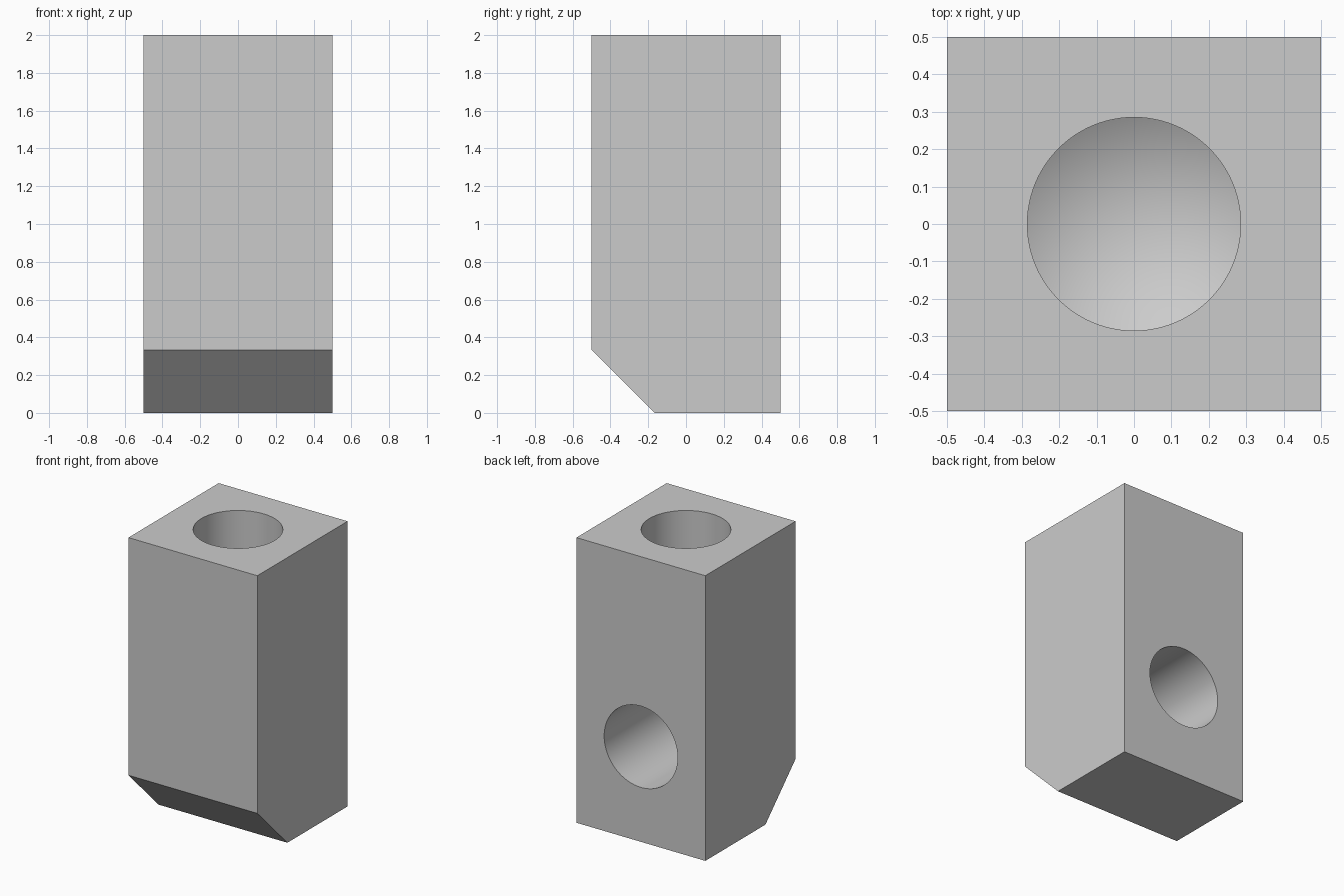
import bpy, bmesh, math
from mathutils import Matrix

cube = bpy.data.objects.get("Cube")
if cube:
    bpy.data.objects.remove(cube, do_unlink=True)

grey = bpy.data.materials.new("plain_grey")
grey.use_nodes = True
colour = (0.6, 0.6, 0.6, 1)
grey.diffuse_color = colour
grey.node_tree.nodes["Principled BSDF"].inputs["Base Color"].default_value = colour

HALF, HEIGHT, CHAMFER = 0.5, 2.0, 1 / 3
RADIUS, DEPTH = 0.285, 2 / 3
TIP = RADIUS * math.tan(math.radians(30))
SIDES = 96


def add_object(name, bm):
    bmesh.ops.recalc_face_normals(bm, faces=bm.faces[:])
    mesh = bpy.data.meshes.new(name)
    bm.to_mesh(mesh)
    bm.free()
    mesh.materials.append(grey)
    obj = bpy.data.objects.new(name, mesh)
    bpy.context.collection.objects.link(obj)
    return obj


def drill(name, matrix):
    """Drill-shaped cutter: mouth at the local origin, tip along -z."""
    bm = bmesh.new()
    # overshoot above the mouth, straight wall, then the pointed end
    rings = []
    for z in (0.1, -DEPTH):
        rings.append([bm.verts.new((RADIUS * math.cos(a), RADIUS * math.sin(a), z))
                      for a in (2 * math.pi * i / SIDES for i in range(SIDES))])
    point = bm.verts.new((0, 0, -DEPTH - TIP))
    top, low = rings
    bm.faces.new(top)
    for i in range(SIDES):
        j = (i + 1) % SIDES
        bm.faces.new((top[i], top[j], low[j], low[i]))
        bm.faces.new((low[i], low[j], point))
    bm.transform(matrix)
    obj = add_object(name, bm)
    obj.hide_render = True
    return obj


# Block: side profile with a chamfered lower front edge, extruded across x
bm = bmesh.new()
profile = [(-HALF, CHAMFER), (CHAMFER - HALF, 0), (HALF, 0), (HALF, HEIGHT), (-HALF, HEIGHT)]
face = bm.faces.new([bm.verts.new((-HALF, y, z)) for y, z in profile])
ext = bmesh.ops.extrude_face_region(bm, geom=[face])
bmesh.ops.translate(bm, vec=(2 * HALF, 0, 0),
                    verts=[v for v in ext["geom"] if isinstance(v, bmesh.types.BMVert)])
block = add_object("drilled_block", bm)

# Blind holes in the top and the back
cutters = [
    drill("top_hole_cutter", Matrix.Translation((0, 0, HEIGHT))),
    drill("back_hole_cutter", Matrix.Translation((0, HALF, 2 / 3))
          @ Matrix.Rotation(-math.pi / 2, 4, "X")),
]
bpy.ops.object.select_all(action="DESELECT")
block.select_set(True)
bpy.context.view_layer.objects.active = block
for cutter in cutters:
    mod = block.modifiers.new(cutter.name, "BOOLEAN")
    mod.object = cutter
    mod.operation = "DIFFERENCE"
    mod.solver = "EXACT"
    bpy.ops.object.modifier_apply(modifier=mod.name)
    bpy.data.objects.remove(cutter, do_unlink=True)

bpy.ops.object.shade_smooth_by_angle(angle=math.radians(25))
